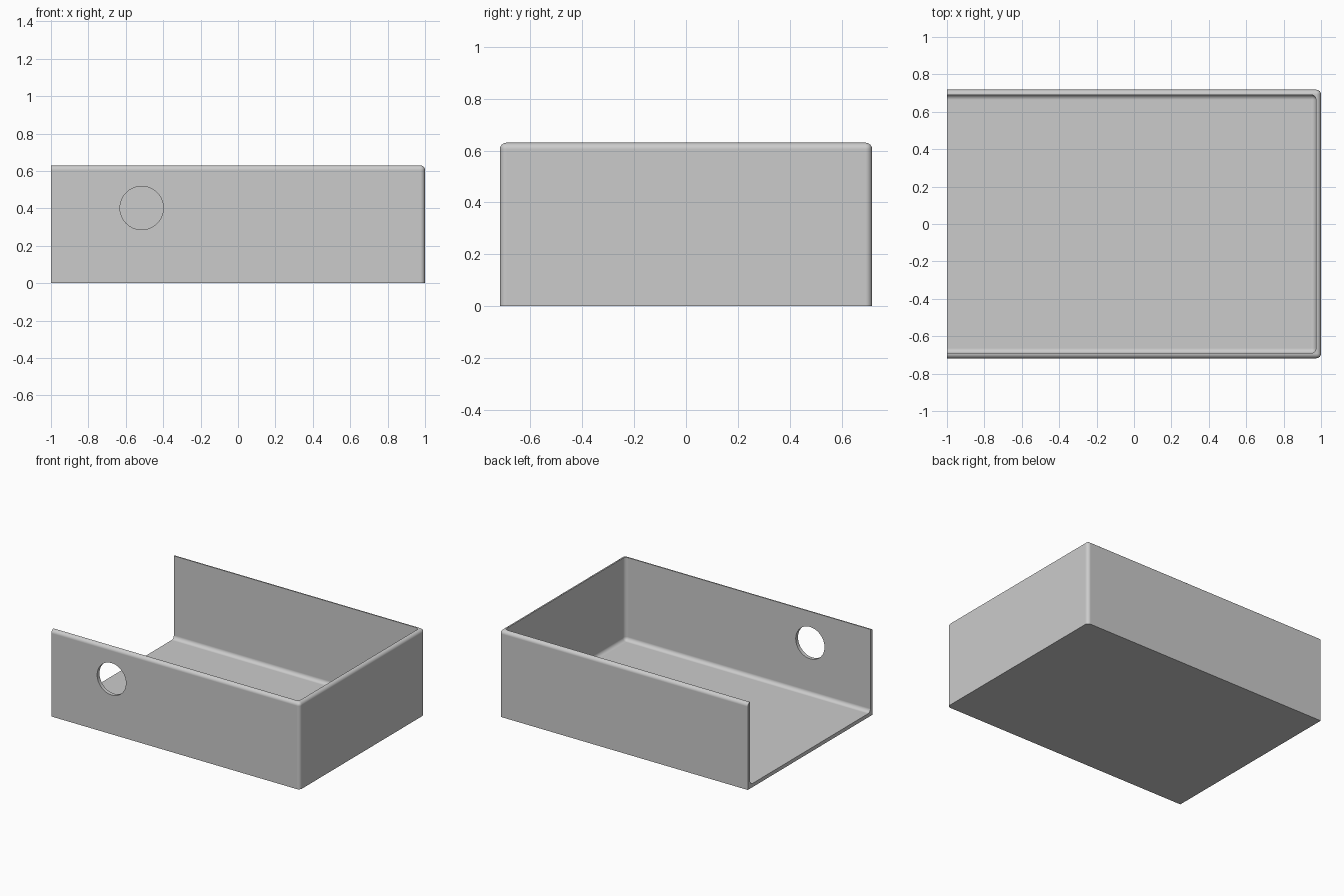
import bpy, bmesh
from mathutils import Vector, Matrix

if "Cube" in bpy.data.objects:
    bpy.data.objects.remove(bpy.data.objects["Cube"], do_unlink=True)

HALF_X, HALF_Y, HEIGHT = 1.0, 0.718, 0.63
WALL, RIM_RADIUS, INNER_RADIUS = 0.027, 0.025, 0.027

grey = bpy.data.materials.new("plain grey")
grey.use_nodes = True
colour = (0.6, 0.6, 0.6, 1)
grey.diffuse_color = colour
grey.node_tree.nodes["Principled BSDF"].inputs["Base Color"].default_value = colour


def add_object(name, bm):
    bmesh.ops.recalc_face_normals(bm, faces=bm.faces)
    mesh = bpy.data.meshes.new(name)
    bm.to_mesh(mesh)
    bm.free()
    mesh.materials.append(grey)
    obj = bpy.data.objects.new(name, mesh)
    bpy.context.collection.objects.link(obj)
    return obj


def rounded_box(name, low, high, radius, pick):
    """Box between two corners, rounded on the edges whose midpoint passes pick."""
    low, high = Vector(low), Vector(high)
    bm = bmesh.new()
    bmesh.ops.create_cube(bm, size=1)
    bmesh.ops.scale(bm, vec=high - low, verts=bm.verts)
    bmesh.ops.translate(bm, vec=(low + high) / 2, verts=bm.verts)
    edges = [e for e in bm.edges if pick((e.verts[0].co + e.verts[1].co) / 2)]
    bmesh.ops.bevel(bm, geom=edges, offset=radius, offset_type='OFFSET',
                    segments=6, profile=0.5, affect='EDGES')
    return add_object(name, bm)


def drill(name, centre, radius, axis):
    bm = bmesh.new()
    bmesh.ops.create_cone(bm, cap_ends=True, segments=64, radius1=radius,
                          radius2=radius, depth=0.2)
    turn = Vector((0, 0, 1)).rotation_difference(Vector(axis)).to_matrix().to_4x4()
    bm.transform(Matrix.Translation(centre) @ turn)
    return add_object(name, bm)


# Outer block: rounded rim and closed-end corners, sharp base
tray = rounded_box("tray", (-HALF_X, -HALF_Y, 0), (HALF_X, HALF_Y, HEIGHT),
                   RIM_RADIUS, lambda m: m.x > -0.5 and m.z > 0.01)

# Cavity open at the top and one end, plus the two wall holes
inner_y = HALF_Y - WALL
cutters = [
    rounded_box("cavity_cutter", (-1.2, -inner_y, WALL),
                (HALF_X - WALL, inner_y, 0.9), INNER_RADIUS,
                lambda m: m.x > -0.5 and m.z < 0.8),
    drill("front_hole_cutter", (-0.515, -HALF_Y, 0.402), 0.116, (0, 1, 0)),
    drill("end_hole_cutter", (HALF_X, 0, 0.331), 0.064, (1, 0, 0)),
]

bpy.ops.object.select_all(action='DESELECT')
tray.select_set(True)
bpy.context.view_layer.objects.active = tray
for cutter in cutters:
    cutter.hide_render = True
    cut = tray.modifiers.new(cutter.name, 'BOOLEAN')
    cut.operation = 'DIFFERENCE'
    cut.solver = 'EXACT'
    cut.object = cutter
    bpy.ops.object.modifier_apply(modifier=cut.name)
for cutter in cutters:
    bpy.data.objects.remove(cutter, do_unlink=True)

# Smooth fillets, crisp edges and flat walls
bpy.ops.object.shade_smooth_by_angle(angle=0.6)
weighted = tray.modifiers.new("flat_wall_shading", 'WEIGHTED_NORMAL')
weighted.keep_sharp = True
